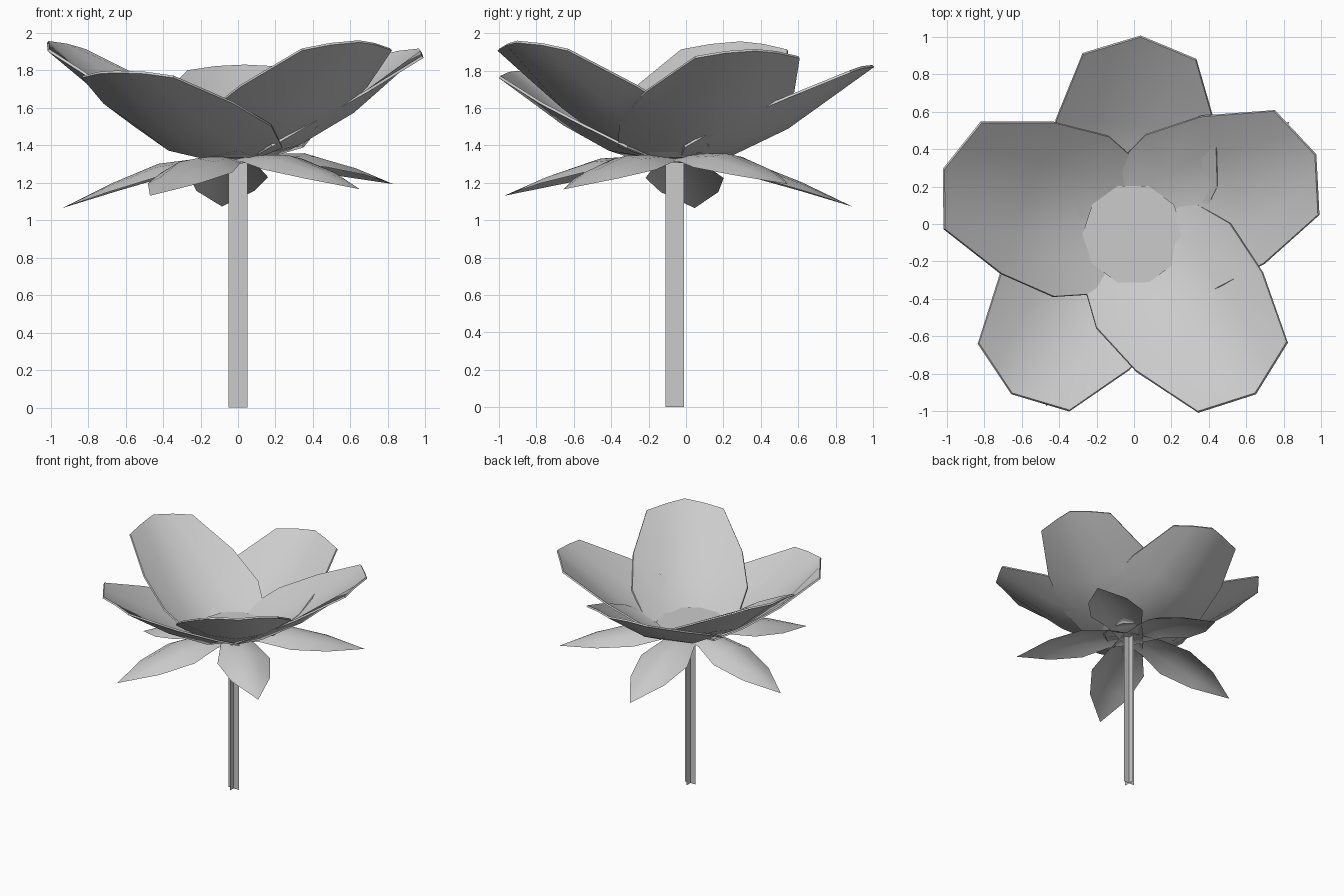
import bpy, bmesh, math
from mathutils import Matrix, Vector

cube = bpy.data.objects.get("Cube")
if cube:
    bpy.data.objects.remove(cube, do_unlink=True)

AXIS = Vector((-0.02, -0.05, 0))

grey = bpy.data.materials.new("plain_grey")
grey.use_nodes = True
grey.diffuse_color = (0.6, 0.6, 0.6, 1)
grey.node_tree.nodes["Principled BSDF"].inputs["Base Color"].default_value = (0.6, 0.6, 0.6, 1)


def finish(name, bm, smooth=True):
    mesh = bpy.data.meshes.new(name)
    bm.to_mesh(mesh)
    bm.free()
    mesh.materials.append(grey)
    obj = bpy.data.objects.new(name, mesh)
    bpy.context.collection.objects.link(obj)
    if smooth:
        bpy.ops.object.select_all(action='DESELECT')
        obj.select_set(True)
        bpy.context.view_layer.objects.active = obj
        bpy.ops.object.shade_smooth_by_angle(angle=math.radians(40))
    return obj


def blade(name, rows, angle, length, tilt, thickness=0.0):
    """Curved sheet; rows hold middle reach, edge reach, half width, middle z, edge z."""
    bm = bmesh.new()
    grid = []
    for mid, edge, half, z_mid, z_edge in rows:
        line = []
        for i in range(-2, 3):
            t = i / 2
            reach = (mid + (edge - mid) * abs(t)) * length
            z = z_mid + (z_edge - z_mid) * t * t + tilt * reach
            line.append(bm.verts.new((reach, half * t, z)))
        grid.append(line)
    for a, b in zip(grid, grid[1:]):
        for i in range(4):
            bm.faces.new((a[i], b[i], b[i + 1], a[i + 1]))
    bmesh.ops.remove_doubles(bm, verts=bm.verts, dist=0.0005)
    bmesh.ops.recalc_face_normals(bm, faces=bm.faces)
    if thickness:
        bmesh.ops.solidify(bm, geom=bm.faces[:], thickness=thickness)
        bmesh.ops.recalc_face_normals(bm, faces=bm.faces)
    bm.transform(Matrix.Translation(AXIS) @ Matrix.Rotation(math.radians(angle), 4, 'Z'))
    return finish(name, bm)


# Cupped petals: angle, length factor, extra upward tilt
petal_rows = [(0.0, 0.06, 0.36, 1.33, 1.40),
              (0.28, 0.28, 0.45, 1.35, 1.52),
              (0.60, 0.59, 0.425, 1.50, 1.65),
              (1.07, 0.96, 0.30, 1.83, 1.80)]
petals = {"back": (87, 0.98, 0.0), "left": (23, 1.0, 0.08),
          "front_left": (-52, 1.01, 0.12), "front_right": (233.5, 0.99, -0.03),
          "right": (161, 0.98, 0.12)}
for side, (angle, length, tilt) in petals.items():
    blade("petal_" + side, petal_rows, angle, length, tilt, 0.014)

# Drooping pointed sepals below the petals
sepal_rows = [(-0.08, -0.08, 0.07, 1.32, 1.31),
              (0.20, 0.20, 0.14, 1.34, 1.30),
              (0.42, 0.42, 0.21, 1.325, 1.25),
              (0.68, 0.68, 0.155, 1.235, 1.19),
              (0.95, 0.95, 0.0, 1.12, 1.12)]
sepals = {"left": (35, 1.09, 0.07), "back": (94, 0.99, -0.05),
          "right": (174, 0.97, -0.06), "front_right": (244, 1.08, 0.01),
          "front_left": (318, 0.95, 0.05)}
for side, (angle, length, tilt) in sepals.items():
    blade("sepal_" + side, sepal_rows, angle, length, tilt)

# Ten-sided flat flower centre with a short tapered skirt
bm = bmesh.new()
bmesh.ops.create_cone(bm, cap_ends=True, segments=10, radius1=0.2, radius2=0.27, depth=0.06,
                      matrix=Matrix.Translation((-0.005, -0.055, 1.365))
                      @ Matrix.Rotation(math.radians(18), 4, 'Z'))
finish("flower_centre", bm)

# Stem of two crossed flat strips
bm = bmesh.new()
for dx, dy in ((0.05, 0), (0, 0.05)):
    corners = [(-1, 0), (1, 0), (1, 1.33), (-1, 1.33)]
    bm.faces.new([bm.verts.new((dx * s, -0.06 + dy * s, z)) for s, z in corners])
finish("stem", bm, smooth=False)
